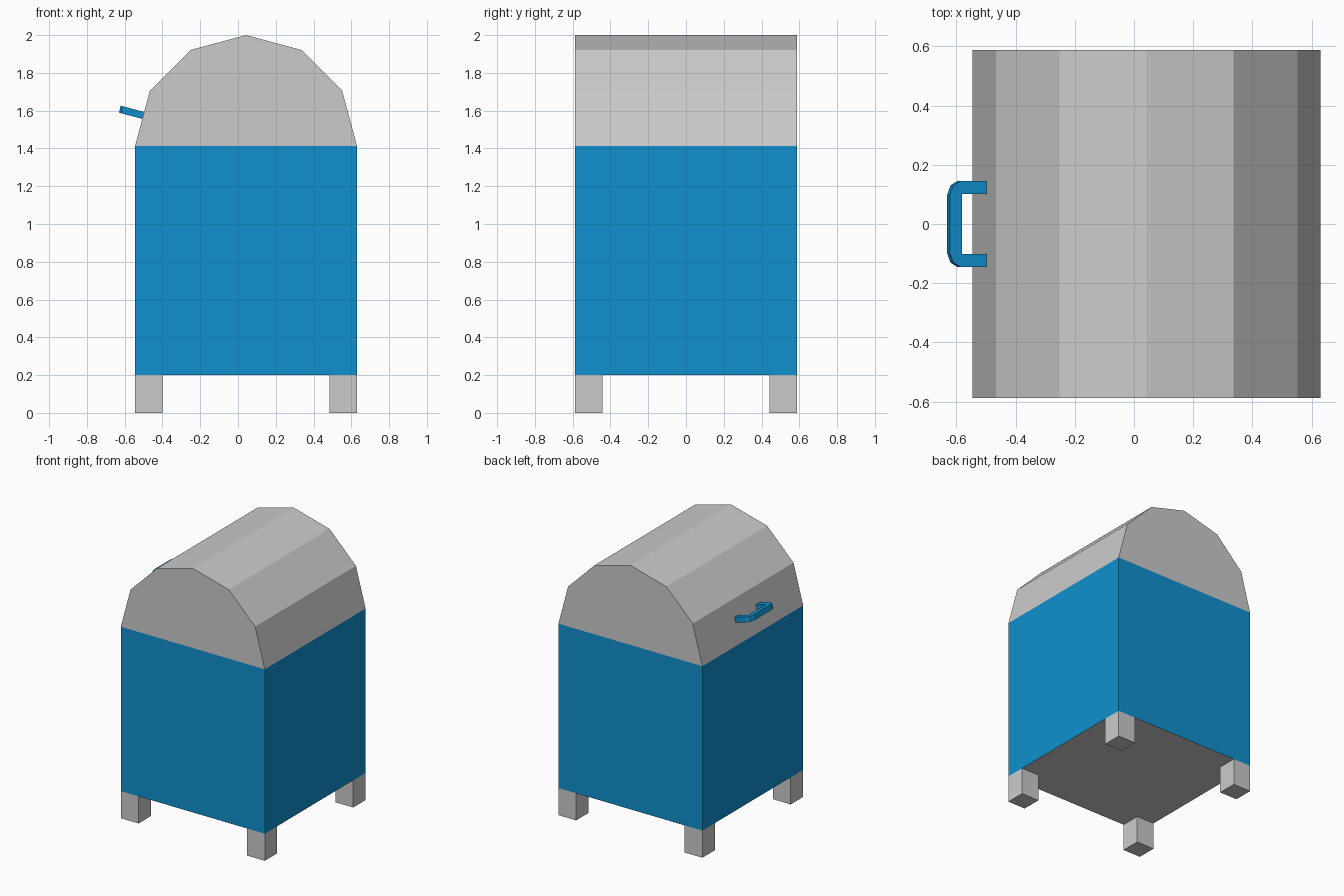
import bpy, bmesh
from math import sin, cos, radians
from mathutils import Vector

if "Cube" in bpy.data.objects:
    bpy.data.objects.remove(bpy.data.objects["Cube"])

CX, R = 0.0425, 0.5875          # body centre in x, half width
FLOOR_Z, RIM_Z = 0.2, 1.4125    # underside and top of the body
LEG = 0.145
DOOR_Y = 0.293                  # half width of the door panel

blue = bpy.data.materials.new("blue_paint")
blue.diffuse_color = (0.005, 0.28, 0.62, 1)
blue.use_nodes = True
blue.node_tree.nodes["Principled BSDF"].inputs["Base Color"].default_value = blue.diffuse_color


def finish(bm, name, mat=None):
    bmesh.ops.remove_doubles(bm, verts=bm.verts, dist=1e-5)
    mesh = bpy.data.meshes.new(name)
    bm.to_mesh(mesh)
    bm.free()
    obj = bpy.data.objects.new(name, mesh)
    bpy.context.collection.objects.link(obj)
    if mat:
        mesh.materials.append(mat)
    return obj


def box(name, lo, hi, mat=None, drop=()):
    """Box between two corners; drop lists the z directions of faces left open."""
    bm = bmesh.new()
    bmesh.ops.create_cube(bm, size=1)
    lo, hi = Vector(lo), Vector(hi)
    for v in bm.verts:
        v.co = (lo + hi) / 2 + v.co * (hi - lo)
    bm.normal_update()
    hidden = [f for f in bm.faces if round(f.normal.z) in drop]
    bmesh.ops.delete(bm, geom=hidden, context='FACES')
    return finish(bm, name, mat)


def add_face(bm, points):
    return bm.faces.new([bm.verts.new(p) for p in points])


# Blue side walls and grey floor
box("body_walls", (CX - R, -R, FLOOR_Z), (CX + R, R, RIM_Z), blue, drop=(-1, 1))
bm = bmesh.new()
add_face(bm, [(CX - R, -R, FLOOR_Z), (CX - R, R, FLOOR_Z),
              (CX + R, R, FLOOR_Z), (CX + R, -R, FLOOR_Z)])
finish(bm, "floor")

# Four corner legs
for side, sx in (("left", -1), ("right", 1)):
    for end, sy in (("front", -1), ("back", 1)):
        xs = sorted((CX + sx * R, CX + sx * (R - LEG)))
        ys = sorted((sy * R, sy * (R - LEG)))
        box(f"{end}_{side}_leg", (xs[0], ys[0], 0), (xs[1], ys[1], FLOOR_Z), drop=(1,))

# Six-sided barrel hood, with a flush door in the two lowest left facets
arc = [(CX + R * cos(radians(a)), RIM_Z + R * sin(radians(a))) for a in range(0, 181, 30)]
bands = [-R, -DOOR_Y, DOOR_Y, R]
hood, door = bmesh.new(), bmesh.new()
for i, (a, b) in enumerate(zip(arc, arc[1:])):
    for j, (y0, y1) in enumerate(zip(bands, bands[1:])):
        target = door if i >= 4 and j == 1 else hood
        add_face(target, [(a[0], y0, a[1]), (a[0], y1, a[1]),
                          (b[0], y1, b[1]), (b[0], y0, b[1])])
add_face(hood, [(x, -R, z) for x, z in arc])
add_face(hood, [(x, R, z) for x, z in reversed(arc)])
finish(hood, "hood")
finish(door, "door")

# U-shaped handle standing square to the lowest door facet
half = [(0, 0.101), (0, 0.146), (0.09, 0.146), (0.116, 0.13), (0.127, 0.1)]
inner = (0.085, 0.101)
outline = half + [(d, -y) for d, y in reversed(half)] + [(inner[0], -inner[1]), inner]
out = Vector((-cos(radians(15)), 0, sin(radians(15))))
up = Vector((sin(radians(15)), 0, cos(radians(15))))
base = Vector((-0.503, 0, 1.575))
THICK = 0.038
bm = bmesh.new()
face = add_face(bm, [base + out * d + Vector((0, y, 0)) - up * THICK / 2 for d, y in outline])
new = bmesh.ops.extrude_face_region(bm, geom=[face])["geom"]
bmesh.ops.translate(bm, vec=up * THICK, verts=[g for g in new if isinstance(g, bmesh.types.BMVert)])
bmesh.ops.recalc_face_normals(bm, faces=bm.faces)
finish(bm, "door_handle", blue)
